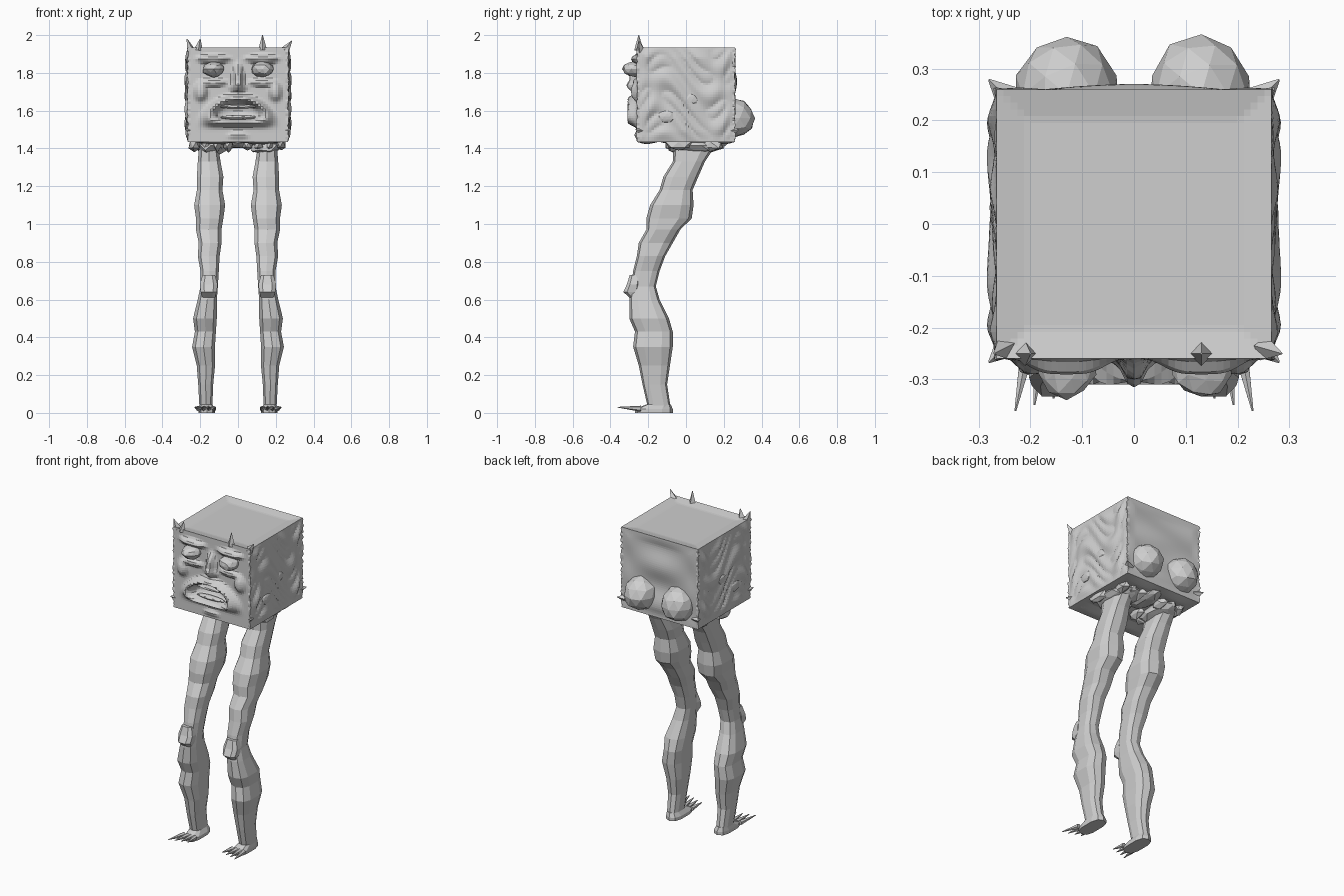
import bpy, bmesh, math, random
from mathutils import Vector, Matrix

random.seed(4)
old = bpy.data.objects.get("Cube")
if old:
    bpy.data.objects.remove(old, do_unlink=True)

grey = bpy.data.materials.new("plain grey")
grey.use_nodes = True
grey.diffuse_color = (0.62, 0.62, 0.62, 1)
for node in grey.node_tree.nodes:
    if node.type == 'BSDF_PRINCIPLED':
        node.inputs["Base Color"].default_value = (0.62, 0.62, 0.62, 1)


def finish(bm, name):
    bmesh.ops.recalc_face_normals(bm, faces=bm.faces[:])
    mesh = bpy.data.meshes.new(name)
    bm.to_mesh(mesh)
    bm.free()
    mesh.materials.append(grey)
    obj = bpy.data.objects.new(name, mesh)
    bpy.context.collection.objects.link(obj)
    return obj


def lump(name, pos, size, rough=0.08, detail=2):
    """Faceted, slightly irregular ball."""
    bm = bmesh.new()
    bmesh.ops.create_icosphere(bm, subdivisions=detail, radius=1)
    for v in bm.verts:
        k = 1 + random.uniform(-rough, rough)
        v.co = Vector(pos) + Vector(a * b * k for a, b in zip(v.co, size))
    return finish(bm, name)


def spike(name, base, tip, radius, sides=4):
    """Cone from a base point to a tip."""
    a, b = Vector(base), Vector(tip)
    turn = (b - a).to_track_quat('Z', 'Y').to_matrix().to_4x4()
    place = Matrix.Translation((a + b) / 2) @ turn
    bm = bmesh.new()
    bmesh.ops.create_cone(bm, cap_ends=True, segments=sides, radius1=radius,
                          radius2=0.002, depth=(b - a).length, matrix=place)
    return finish(bm, name)


def loft(name, rings, sides=10):
    """Rounded-square tube through rings of (z, y0, y1, x0, x1)."""
    def soft(t):
        return math.copysign(abs(t) ** 0.7, t)
    bm = bmesh.new()
    loops = []
    for z, y0, y1, x0, x1 in rings:
        loop = []
        for i in range(sides):
            a = math.tau * (i + 0.5) / sides
            x = (x0 + x1) / 2 + (x1 - x0) / 2 * soft(math.cos(a))
            y = (y0 + y1) / 2 + (y1 - y0) / 2 * soft(math.sin(a))
            loop.append(bm.verts.new((x, y, z)))
        loops.append(loop)
    for lo, hi in zip(loops, loops[1:]):
        for i in range(sides):
            j = (i + 1) % sides
            bm.faces.new((lo[i], lo[j], hi[j], hi[i]))
    bm.faces.new(loops[0])
    bm.faces.new(loops[-1])
    return finish(bm, name)


def bump(x, z, cx, cz, rx, rz, height):
    r = ((x - cx) / rx) ** 2 + ((z - cz) / rz) ** 2
    return height * math.exp(-r * r)


def face_relief(x, z):
    """How far the front surface stands out at a point."""
    ax = abs(x)
    d = bump(ax, z, 0.13, 1.875, 0.08, 0.022, 0.03)      # brows
    d += bump(ax, z, 0.13, 1.75, 0.07, 0.02, 0.02)       # eye bags
    d += bump(ax, z, 0.2, 1.70, 0.035, 0.045, 0.03)      # cheeks
    d += bump(x, z, 0, 1.77, 0.026, 0.07, 0.04)          # nose bridge
    d += bump(x, z, 0, 1.725, 0.045, 0.025, 0.018)       # nostrils
    droop = 1.6 - 1.2 * x * x
    r = math.hypot(x / 0.17, (z - droop) / 0.075)
    d += 0.05 * math.exp(-((r - 0.88) / 0.22) ** 2)      # lips
    if r < 0.7:
        d -= 0.05 * (1 - r)                              # open mouth
    d += bump(x, z, 0, 1.465, 0.05, 0.02, 0.02)          # chin
    return d


# Box head with a sculpted front and rippled sides
bm = bmesh.new()
bmesh.ops.create_cube(bm, size=1)
bmesh.ops.subdivide_edges(bm, edges=bm.edges[:], cuts=39, use_grid_fill=True)
for v in bm.verts:
    p = v.co.copy()
    x, y, z = p.x * 0.53, p.y * 0.52, 1.685 + p.z * 0.5
    room = sorted(0.5 - abs(c) for c in p)
    edge = min(1, room[1] * 9)
    ripple = math.sin(31 * z + 3 * math.sin(14 * y)) * math.sin(17 * y + 9 * z)
    if abs(p.x) > 0.499:
        x += math.copysign(edge * (0.005 + 0.014 * ripple), p.x)
    elif p.y < -0.499:
        y -= edge * face_relief(x, z)
    elif p.y > 0.499:
        y += edge * 0.01 * math.sin(26 * z) * math.cos(9 * x)
    if p.z > 0.499:
        z -= 0.012 * edge
    elif p.z < -0.499:
        z -= 0.02 * edge * abs(math.sin(13 * x) * math.cos(11 * y))
    else:
        # ragged rims along the upright and lower corners
        if room[1] < 0.001:
            x *= 1 + random.uniform(-0.015, 0.025)
            y *= 1 + random.uniform(-0.015, 0.015)
    v.co = (x, y, z)
finish(bm, "head")

# Upper and lower rows of teeth
for row, z in (("upper", 1.622), ("lower", 1.565)):
    lump(row + "_teeth", (0, -0.265, z), (0.1, 0.022, 0.012), 0.05)

# Spikes on the front top edge and the lower corners
tips = [((-0.25, -0.24, 1.92), (-0.27, -0.25, 1.98)),
        ((-0.21, -0.25, 1.92), (-0.2, -0.25, 1.98)),
        ((0.13, -0.25, 1.92), (0.13, -0.25, 2.0)),
        ((0.25, -0.24, 1.92), (0.285, -0.25, 1.97))]
for i, (base, tip) in enumerate(tips):
    spike(f"top_spike_{i}", base, tip, 0.024)

# Ring profile of the left leg, from ankle to hip
leg = [(0.02, -0.2, -0.08, 0.135, 0.205), (0.15, -0.23, -0.1, 0.13, 0.212),
       (0.25, -0.25, -0.085, 0.12, 0.22), (0.35, -0.28, -0.07, 0.12, 0.245),
       (0.43, -0.27, -0.07, 0.115, 0.23), (0.5, -0.3, -0.09, 0.11, 0.24),
       (0.6, -0.3, -0.14, 0.11, 0.215), (0.67, -0.29, -0.16, 0.105, 0.2),
       (0.75, -0.28, -0.14, 0.1, 0.2), (0.83, -0.26, -0.11, 0.095, 0.215),
       (0.9, -0.25, -0.07, 0.085, 0.21), (0.97, -0.21, -0.03, 0.085, 0.225),
       (1.03, -0.21, 0.03, 0.075, 0.225), (1.1, -0.19, 0.04, 0.065, 0.235),
       (1.18, -0.14, 0.035, 0.08, 0.22), (1.25, -0.12, 0.065, 0.075, 0.22),
       (1.33, -0.07, 0.1, 0.09, 0.215), (1.39, -0.07, 0.14, 0.1, 0.21),
       (1.45, -0.06, 0.15, 0.1, 0.21)]

for side, s in (("left", 1), ("right", -1)):
    loft(side + "_leg", [(z, y0, y1, *sorted((s * x0, s * x1)))
                         for z, y0, y1, x0, x1 in leg])
    # kneecap
    loft(side + "_kneecap", [(z, y, -0.24, s * 0.155 - w, s * 0.155 + w)
                             for z, y, w in ((0.61, -0.3, 0.035),
                                             (0.64, -0.335, 0.045),
                                             (0.68, -0.315, 0.05),
                                             (0.73, -0.3, 0.035))], 8)
    # foot with four splayed toes
    loft(side + "_foot", [(0, -0.27, -0.07, s * 0.165 - 0.045, s * 0.165 + 0.045),
                          (0.02, -0.27, -0.07, s * 0.165 - 0.045, s * 0.165 + 0.045),
                          (0.045, -0.21, -0.08, s * 0.17 - 0.035, s * 0.17 + 0.035)])
    for i in range(4):
        x = 0.13 + 0.025 * i
        spike(f"{side}_toe_{i}", (s * x, -0.24, 0.022),
              (s * (x + 0.012 * (i - 1)), -0.325 - 0.012 * i, 0.03), 0.016, 6)
    # eye, ear bumps and buttock
    lump(side + "_eye", (s * 0.13, -0.27, 1.82), (0.058, 0.065, 0.042))
    for i, (y, z) in enumerate(((-0.11, 1.78), (0.02, 1.66), (-0.1, 1.57))):
        lump(f"{side}_side_bump_{i}", (s * 0.262, y, z), (0.018, 0.05, 0.035))
    lump(side + "_buttock", (s * 0.13, 0.25, 1.56), (0.1, 0.115, 0.105), 0.04)
    # hip lumps and lower corner spikes
    lump(side + "_hip", (s * 0.145, 0.04, 1.415), (0.09, 0.14, 0.05), 0.15)
    for i in range(7):
        pos = (s * (0.05 + 0.03 * i), -0.04 + 0.17 * (i % 2), 1.42)
        lump(f"{side}_hip_fold_{i}", pos, (0.03, 0.07, 0.035), 0.25, 1)
    for end, y in (("front", -0.23), ("back", 0.24)):
        spike(f"{side}_{end}_corner_spike", (s * 0.24, y, 1.49),
              (s * 0.28, y * 1.16, 1.5), 0.03)

# Lump joining the hips
lump("groin", (0, 0.1, 1.43), (0.06, 0.12, 0.03), 0.15)
